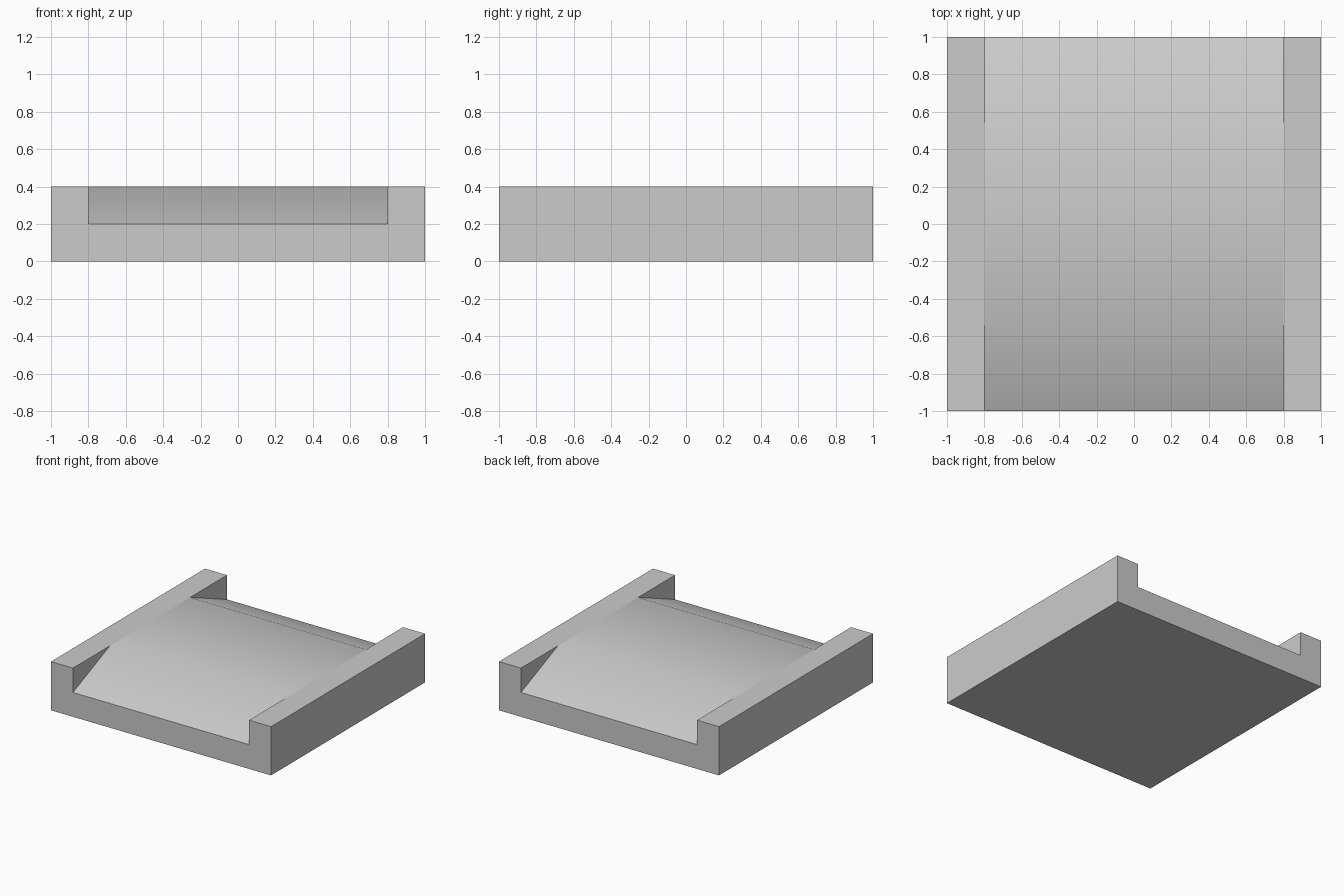
import bpy, bmesh

if "Cube" in bpy.data.objects:
    bpy.data.objects.remove(bpy.data.objects["Cube"])

INNER, OUTER = 0.8, 1.0      # rail limits in x
LOW, TOP = 0.2, 0.4          # bed height at the ends and at the middle
CREST = 0.52                 # y where the end slopes reach the flat middle

bm = bmesh.new()


def face(points, smooth=False):
    f = bm.faces.new([bm.verts.new(p) for p in points])
    f.smooth = smooth


def strip(profile, x0, x1, smooth_count=0):
    """Sweep a closed (y, z) profile across x, leaving the sides open."""
    for i, (y0, z0) in enumerate(profile):
        y1, z1 = profile[(i + 1) % len(profile)]
        face([(x0, y0, z0), (x1, y0, z0), (x1, y1, z1), (x0, y1, z1)],
             i < smooth_count)


# bed with softly shaded slopes at both ends
bed = [(-1, LOW), (-CREST, TOP), (CREST, TOP), (1, LOW), (1, 0), (-1, 0)]
strip(bed, -INNER, INNER, smooth_count=3)

# side rails: outer shell, outer wall and the exposed inner triangles
rail = [(-1, TOP), (1, TOP), (1, 0), (-1, 0)]
for s in (-1, 1):
    strip(rail, *sorted((s * INNER, s * OUTER)))
    face([(s * OUTER, y, z) for y, z in rail])
    for e in (-1, 1):
        face([(s * INNER, e, LOW), (s * INNER, e, TOP),
              (s * INNER, e * CREST, TOP)])

# weld the shared corners into one closed shell
bmesh.ops.remove_doubles(bm, verts=bm.verts[:], dist=1e-4)

# split long edges that run past the crest points, then weld again
for s in (-1, 1):
    for e in [e for e in bm.edges
              if all(abs(v.co.x - s * INNER) < 1e-4 and abs(v.co.z - TOP) < 1e-4
                     for v in e.verts) and e.calc_length() > 1.9]:
        a = min(e.verts, key=lambda v: v.co.y)
        e2, v = bmesh.utils.edge_split(e, a, (1 - CREST) / 2)
        b = max((w for w in (e.verts[:] + e2.verts[:])), key=lambda w: w.co.y)
        long_edge = next(k for k in v.link_edges if b in k.verts)
        bmesh.utils.edge_split(long_edge, b, (1 - CREST) / (1 + CREST))
bmesh.ops.remove_doubles(bm, verts=bm.verts[:], dist=1e-3)
bmesh.ops.recalc_face_normals(bm, faces=bm.faces[:])

mesh = bpy.data.meshes.new("railed_ramp")
bm.to_mesh(mesh)
bm.free()
bpy.context.collection.objects.link(bpy.data.objects.new("railed_ramp", mesh))
